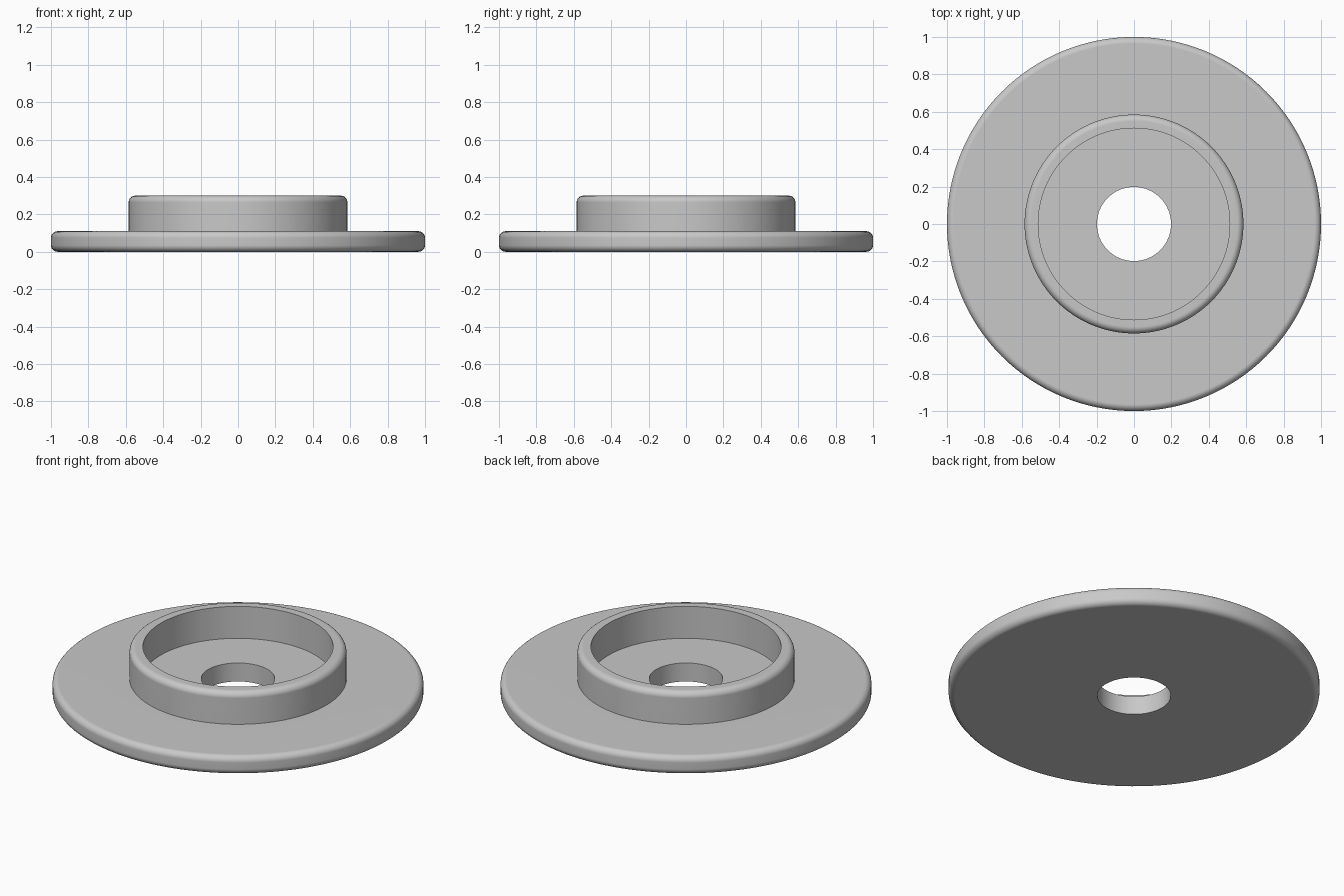
import bpy, bmesh
from math import sin, cos, pi, radians

cube = bpy.data.objects.get("Cube")
if cube:
    bpy.data.objects.remove(cube, do_unlink=True)

SEGMENTS = 128
OUTER, HUB, BORE, HOLE = 1.0, 0.585, 0.512, 0.198
PLATE_TOP, HUB_TOP = 0.11, 0.3
FILLET = 0.035


def fillet(r, z, start):
    """Quarter-round points about (r, z), starting at the given angle."""
    steps = 6
    return [(r + FILLET * cos(start + i * pi / 2 / steps),
             z + FILLET * sin(start + i * pi / 2 / steps))
            for i in range(steps + 1)]


def lathe(name, profile, material):
    """Revolve a closed (radius, height) profile about the z axis."""
    bm = bmesh.new()
    rings = []
    for s in range(SEGMENTS):
        a = 2 * pi * s / SEGMENTS
        rings.append([bm.verts.new((r * cos(a), r * sin(a), z)) for r, z in profile])
    n = len(profile)
    for s, ring in enumerate(rings):
        nxt = rings[(s + 1) % SEGMENTS]
        for i in range(n):
            j = (i + 1) % n
            bm.faces.new((ring[i], nxt[i], nxt[j], ring[j]))
    bmesh.ops.recalc_face_normals(bm, faces=bm.faces)
    mesh = bpy.data.meshes.new(name)
    bm.to_mesh(mesh)
    bm.free()
    mesh.materials.append(material)
    obj = bpy.data.objects.new(name, mesh)
    bpy.context.collection.objects.link(obj)
    return obj


# Plain grey metal
grey = bpy.data.materials.new("grey_metal")
grey.use_nodes = True
colour = (0.58, 0.58, 0.58, 1.0)
grey.diffuse_color = colour
grey.node_tree.nodes["Principled BSDF"].inputs["Base Color"].default_value = colour

# Flanged disc with a raised collar and a central through hole
profile = [(HOLE, 0)]
profile += fillet(OUTER - FILLET, FILLET, -pi / 2)        # lower rim round
profile += fillet(OUTER - FILLET, PLATE_TOP - FILLET, 0)  # upper rim round
profile += [(HUB, PLATE_TOP)]
profile += fillet(HUB - FILLET, HUB_TOP - FILLET, 0)      # collar round
profile += [(BORE, HUB_TOP), (BORE, PLATE_TOP), (HOLE, PLATE_TOP)]
disc = lathe("flanged_disc", profile, grey)

# Smooth rounds, crisp corners, flat faces kept flat
bpy.ops.object.select_all(action='DESELECT')
disc.select_set(True)
bpy.context.view_layer.objects.active = disc
bpy.ops.object.shade_smooth_by_angle(angle=radians(30))
weighted = disc.modifiers.new("weighted_normals", 'WEIGHTED_NORMAL')
weighted.keep_sharp = True
